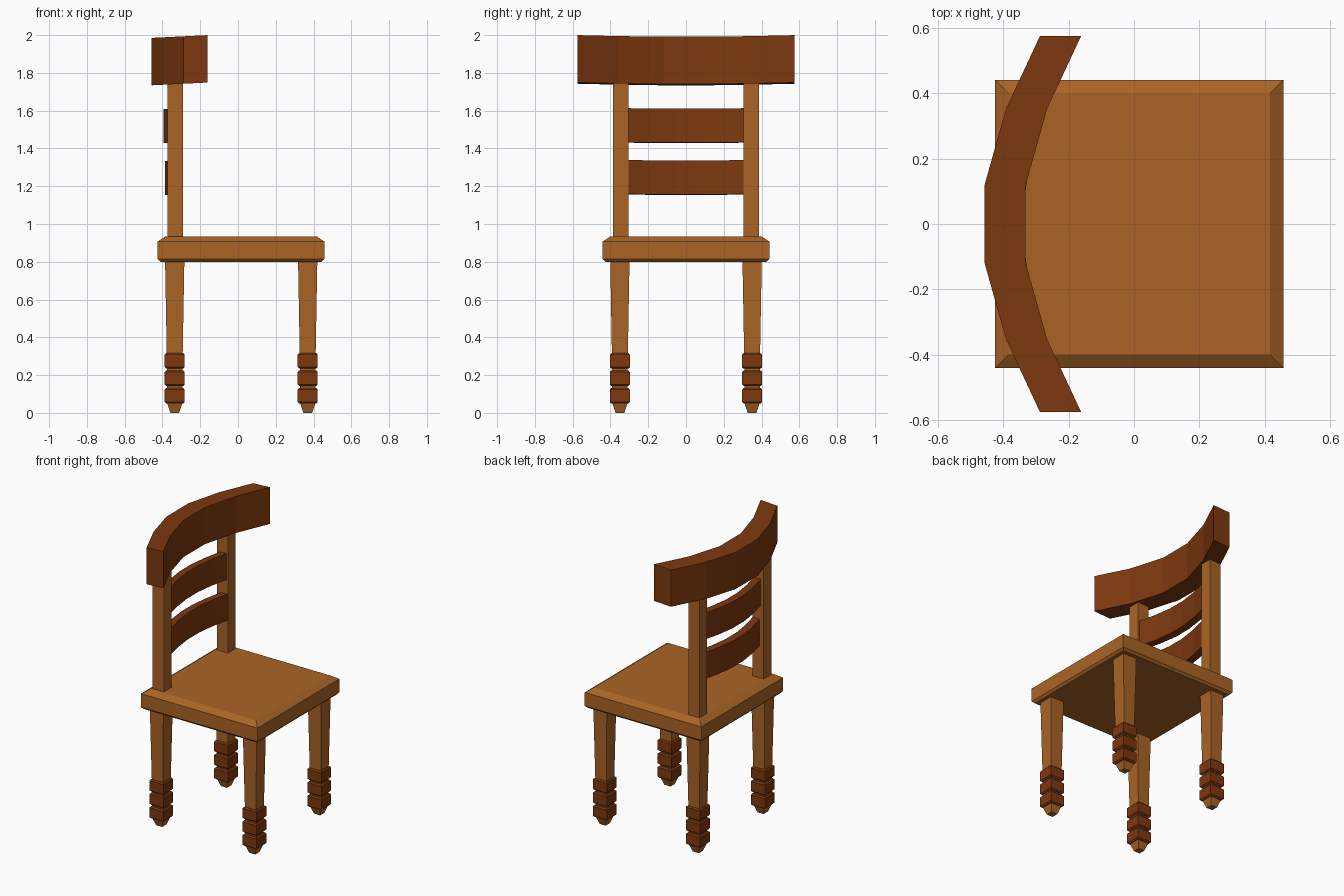
import bpy, bmesh

if "Cube" in bpy.data.objects:
    bpy.data.objects.remove(bpy.data.objects["Cube"])


def material(name, rgb):
    m = bpy.data.materials.new(name)
    m.diffuse_color = (*rgb, 1)
    m.use_nodes = True
    m.node_tree.nodes["Principled BSDF"].inputs["Base Color"].default_value = m.diffuse_color
    return m


LIGHT = material("light wood", (0.40, 0.127, 0.019))
DARK = material("dark wood", (0.205, 0.040, 0.0045))


def finish(name, bm, mat):
    bmesh.ops.recalc_face_normals(bm, faces=bm.faces)
    me = bpy.data.meshes.new(name)
    bm.to_mesh(me)
    bm.free()
    me.materials.append(mat)
    ob = bpy.data.objects.new(name, me)
    bpy.context.collection.objects.link(ob)
    return ob


def stack(name, cx, cy, rings, mat):
    """Square-section solid through rings of (half x, half y, z)."""
    bm = bmesh.new()
    loops = [[bm.verts.new((cx + sx * hx, cy + sy * hy, z))
              for sx, sy in ((-1, -1), (1, -1), (1, 1), (-1, 1))]
             for hx, hy, z in rings]
    for a, b in zip(loops, loops[1:]):
        for i in range(4):
            j = (i + 1) % 4
            bm.faces.new((a[i], a[j], b[j], b[i]))
    bm.faces.new(loops[0])
    bm.faces.new(loops[-1])
    return finish(name, bm, mat)


def curved_board(name, outer, thick, z0, z1, tilt, round_top=0):
    """Bowed board; outer lists (x, y) for y > 0 and is mirrored."""
    pts = [(x, -y) for x, y in reversed(outer)] + list(outer)
    bm = bmesh.new()
    secs = []
    for x, y in pts:
        secs.append([bm.verts.new((px, y, z + tilt * (px + 0.3)))
                     for px, z in ((x, z0), (x + thick, z0),
                                   (x + thick, z1), (x, z1))])
    for a, b in zip(secs, secs[1:]):
        for i in range(4):
            j = (i + 1) % 4
            bm.faces.new((a[i], a[j], b[j], b[i]))
    bm.faces.new(secs[0])
    bm.faces.new(secs[-1])
    if round_top:
        # soften the rim of the top surface
        top = {v for s in secs for v in s[2:]}
        rim = [e for e in bm.edges if all(v in top for v in e.verts)
               and e.calc_face_angle(0) > 1]
        bmesh.ops.bevel(bm, geom=rim, offset=round_top, segments=2,
                        profile=0.5, affect='EDGES')
    return finish(name, bm, mat=DARK)


# Seat with a wide top chamfer and a small one below
stack("seat", 0.016, 0, [(0.427, 0.427, 0.80), (0.441, 0.441, 0.815),
                         (0.441, 0.441, 0.907), (0.40, 0.40, 0.935)], LIGHT)

# Legs: tapered shank, three dark blocks, small foot
for end, x in (("back", -0.335), ("front", 0.369)):
    for side, y in (("left", -0.35), ("right", 0.35)):
        tag = f"{end}_{side}"
        shank = [(0.023, 0), (0.04, 0.05), (0.042, 0.30), (0.051, 0.805)]
        stack(tag + "_leg", x, y, [(h, h, z) for h, z in shank], LIGHT)
        for i in range(3):
            z = 0.05 + 0.092 * i
            block = [(0.045, z), (0.053, z + 0.008),
                     (0.053, z + 0.074), (0.045, z + 0.082)]
            stack(f"{tag}_leg_block_{i + 1}", x, y,
                  [(h, h, zz) for h, zz in block], DARK)

# Back posts
for side, y in (("left", -0.346), ("right", 0.346)):
    stack(side + "_back_post", -0.332, y,
          [(0.042, 0.041, 0.92), (0.042, 0.041, 1.80)], LIGHT)

# Bowed top rail
curved_board("top_rail", [(-0.458, 0.117), (-0.392, 0.352), (-0.288, 0.575)],
             0.126, 1.742, 1.993, 0.05, 0.022)

# Two bowed slats between the posts
for name, x, z0, z1 in (("upper_slat", -0.395, 1.433, 1.613),
                        ("lower_slat", -0.387, 1.158, 1.338)):
    curved_board(name, [(x, 0.062), (x + 0.017, 0.187), (x + 0.046, 0.312)],
                 0.05, z0, z1, 0.05)
